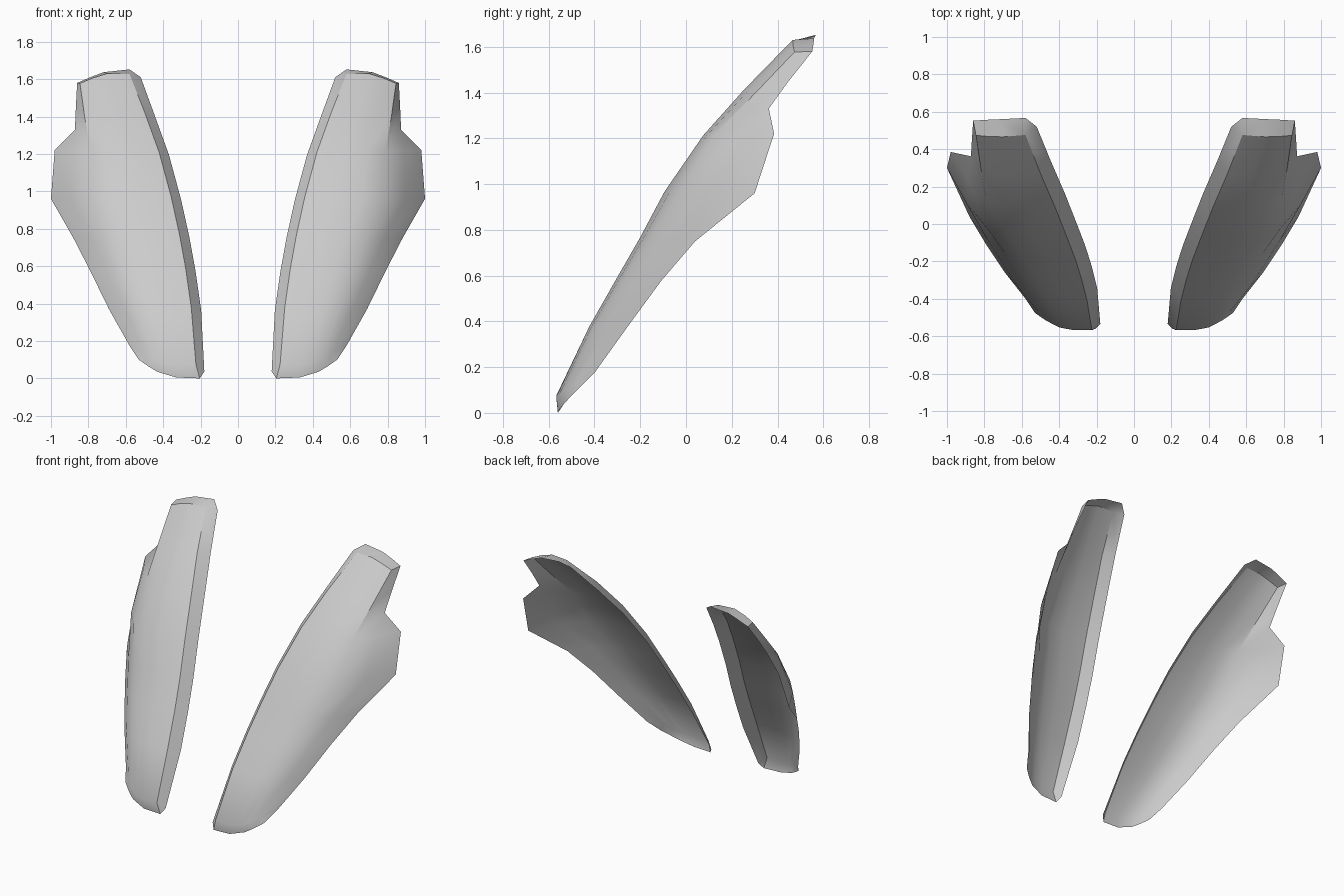
import bpy, bmesh
from mathutils import Vector as V

if "Cube" in bpy.data.objects:
    bpy.data.objects.remove(bpy.data.objects["Cube"])

bm = bmesh.new()


def row(points):
    return [bm.verts.new(p) for p in points]


def face(*verts):
    bm.faces.new(verts)


def bridge(a, b):
    for i in range(min(len(a), len(b)) - 1):
        face(a[i], a[i + 1], b[i + 1], b[i])


def section(crease, far, profile):
    """Bowed cross-section from the inner crease to the far side."""
    return [(crease[0] + (far[0] - crease[0]) * t,
             crease[1] + (far[1] - crease[1]) * f,
             crease[2] + (far[2] - crease[2]) * t) for t, f in profile]


def rim(crease):
    return V(crease) + V((-0.053, 0.072, -0.015))


# Bottom lip: lower edge, then the soft fold above it
lip = [(0.205, -0.56, 0.0), (0.33, -0.56, 0.005), (0.43, -0.537, 0.035),
       (0.48, -0.51, 0.065), (0.53, -0.475, 0.10), (0.58, -0.40, 0.175)]
fold = [(0.225, -0.567, 0.075), (0.325, -0.567, 0.07), (0.40, -0.553, 0.083),
        (0.45, -0.527, 0.105), (0.505, -0.478, 0.14), (0.58, -0.40, 0.175)]
corner = (0.18, -0.535, 0.037)
rows = [row([corner] + lip), row([corner] + fold)]

# Main blade: inner crease and flared outer edge per station
full = [(0, 0), (.27, -.05), (.48, .01), (.66, .13), (.83, .47), (1, 1)]
for crease, edge in [((.25, -.415, .38), (.69, -.26, .37)),
                     ((.28, -.295, .59), (.79, -.11, .575)),
                     ((.313, -.19, .77), (.88, .04, .75)),
                     ((.357, -.075, .97), (1.0, .30, .96)),
                     ((.422, .09, 1.21), (.98, .385, 1.22))]:
    rows.append(row([rim(crease)] + section(crease, edge, full)))
for a, b in zip(rows, rows[1:]):
    bridge(a, b)

# Narrow upper part: crease, outer ridge and side edge per station
top = [(0, 0), (.41, -.3), (.73, .1), (1, 1)]
flare = rows[-1]
mid_crease, end_crease = (.498, .265, 1.42), (.58, .476, 1.628)
mid = row([rim(mid_crease)] + section(mid_crease, (.82, .305, 1.40), top)
          + [(.867, .445, 1.445)])
end = row([(.52, .52, 1.61), end_crease, (.70, .466, 1.63), (.78, .468, 1.605),
           (.845, .474, 1.577), (.86, .552, 1.58)])
notch = bm.verts.new((.872, .362, 1.33))
bridge(flare[:5], mid[:5])
face(flare[4], notch, mid[5], mid[4])
face(flare[4], flare[5], notch)
face(flare[5], flare[6], notch)
bridge(mid, end)

# Top lip folded backwards
back = row([(.52, .52, 1.61), (.58, .567, 1.652), (.72, .56, 1.637),
            (.79, .557, 1.61), (.86, .552, 1.58), (.86, .552, 1.58)])
bridge(end, back)

bmesh.ops.remove_doubles(bm, verts=bm.verts, dist=0.0005)
mesh = bpy.data.meshes.new("curved_side_panels")
bm.to_mesh(mesh)
bm.free()
panels = bpy.data.objects.new("curved_side_panels", mesh)
bpy.context.collection.objects.link(panels)

# Shade smoothly with sharp folds, then mirror to the other side
bpy.context.view_layer.objects.active = panels
panels.select_set(True)
bpy.ops.object.shade_smooth_by_angle(angle=0.6)
mirror = panels.modifiers.new("Mirror", 'MIRROR')
mirror.use_axis[0] = True
mirror.use_mirror_merge = False
